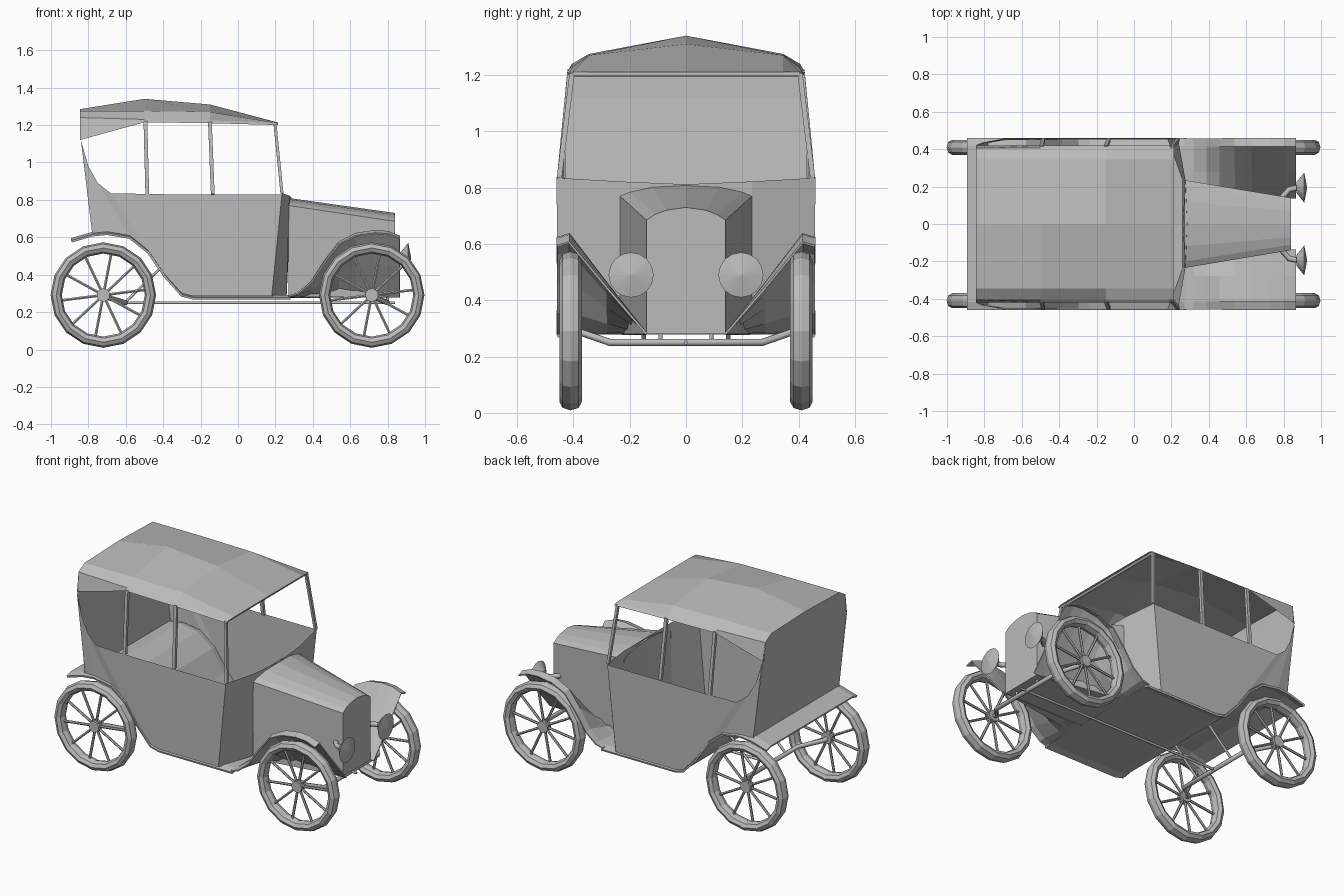
import bpy, bmesh
from math import cos, sin, pi
from mathutils import Matrix, Vector

cube = bpy.data.objects.get("Cube")
if cube:
    bpy.data.objects.remove(cube)

grey = bpy.data.materials.new("plain_grey")
grey.use_nodes = True
grey.diffuse_color = (0.5, 0.5, 0.5, 1)
grey.node_tree.nodes["Principled BSDF"].inputs["Base Color"].default_value = (0.5, 0.5, 0.5, 1)


def add_object(name, mesh):
    obj = bpy.data.objects.new(name, mesh)
    bpy.context.scene.collection.objects.link(obj)
    mesh.materials.clear()
    mesh.materials.append(grey)
    return obj


def finish(name, bm):
    mesh = bpy.data.meshes.new(name)
    bm.to_mesh(mesh)
    bm.free()
    return add_object(name, mesh)


def mirror_sides(obj):
    mod = obj.modifiers.new("both_sides", "MIRROR")
    mod.use_axis = (False, True, False)
    mod.use_clip = True
    return obj


def sheet(name, rows, thickness=0):
    """Skin a grid of points and mirror it to the other side of the car."""
    bm = bmesh.new()
    grid = [[bm.verts.new(p) for p in row] for row in rows]
    for a, b in zip(grid, grid[1:]):
        for i in range(len(a) - 1):
            bm.faces.new((a[i], a[i + 1], b[i + 1], b[i]))
    bmesh.ops.remove_doubles(bm, verts=bm.verts, dist=0.0005)
    bmesh.ops.recalc_face_normals(bm, faces=bm.faces)
    obj = mirror_sides(finish(name, bm))
    if thickness:
        mod = obj.modifiers.new("plate", "SOLIDIFY")
        mod.thickness = thickness
        mod.offset = 0
    return obj


def tube(name, points, radius):
    """Round bar along a path, turned into a mesh."""
    curve = bpy.data.curves.new(name + "_path", "CURVE")
    curve.dimensions = "3D"
    curve.bevel_depth = radius
    curve.bevel_resolution = 1
    curve.use_fill_caps = True
    spline = curve.splines.new("POLY")
    spline.points.add(len(points) - 1)
    for target, p in zip(spline.points, points):
        target.co = (*p, 1)
    helper = bpy.data.objects.new(name + "_path", curve)
    mesh = bpy.data.meshes.new_from_object(helper)
    bpy.data.objects.remove(helper)
    return add_object(name, mesh)


def both(points):
    """Complete a half path by its mirror image."""
    return points + [(x, -y, z) for x, y, z in reversed(points)]


# Floor and rear wings: one full-width sheet following the wing line
floor_line = [(-.89, .59), (-.78, .622), (-.7, .63), (-.58, .61), (-.48, .53),
              (-.39, .4), (-.3, .3), (-.24, .285), (.28, .285)]
sheet("floor_and_rear_wings",
      [[(x, y, z - drop) for x, z in floor_line]
       for y, drop in ((.458, .012), (.415, 0), (0, 0))], .012)

# Body sides with the rising rear quarter
side_bottom = floor_line[1:8] + [(.18, .285)]
side_top = [(-.84, 1.12), (-.8, .98), (-.75, .89), (-.68, .835)]
side_top += [(x, .83) for x in (-.39, -.3, -.24, .235)]


def half_width(x):
    return .46 - max(0, -.68 - x) * .19


sheet("body_sides", [[(x, half_width(x), z) for x, z in side_top],
                     [(x, half_width(x) - .008, z) for x, z in side_bottom]])

# Scuttle between body and bonnet
sheet("scuttle", [[(.235, .46, .835), (.18, .455, .285)],
                  [(.275, .235, .822), (.26, .235, .285)],
                  [(.285, 0, .812), (.26, 0, .285)]])

# Bonnet with the flat nose
rear_arch = [(0, .81), (.12, .803), (.2, .785), (.235, .77), (.235, .28), (0, .28)]
nose_arch = [(0, .73), (.07, .72), (.11, .705), (.14, .685), (.14, .28), (0, .28)]
sheet("bonnet", [[(.27, y, z) for y, z in rear_arch],
                 [(.84, y, z) for y, z in nose_arch]])
sheet("nose", [[(.84, y, z) for y, z in nose_arch],
               [(.84, 0, z) for y, z in nose_arch]])

# Front wings with a skirt sloping in to the chassis
wing_line = [(.27, .285), (.32, .3), (.39, .36), (.46, .47), (.54, .575),
             (.63, .62), (.73, .635), (.8, .63), (.865, .605)]
sheet("front_wings",
      [[(x, y, .28 + (z - .28) * rise) for x, z in wing_line]
       for y, rise in ((.458, .96), (.415, 1), (.28, .5), (.14, 0))], .008)

# Folding roof: centre, shoulder, edge and hem heights along the car
roof = [(-.845, 1.285, 1.275, 1.24, 1.12), (-.5, 1.34, 1.275, 1.23, 1.215),
        (-.15, 1.31, 1.27, 1.225, 1.21), (.215, 1.213, 1.212, 1.21, 1.2)]
roof_widths = (0, .345, .405, .42)
sheet("roof", [[(x, y, z) for y, z in zip(roof_widths, heights)]
               for x, *heights in roof])

# Back wall from the wing up to the roof
wall = [(-.845, .345, 1.275), (-.845, .405, 1.24), (-.84, .425, 1.12), (-.78, .435, .622)]
sheet("back_wall", [wall, [(x, 0, z if i else 1.285) for i, (x, y, z) in enumerate(wall)]])


# Roof posts and windscreen frame
def post(name, foot, head, width):
    sheet(name, [[(x - width, y, z), (x + width, y, z)]
                 for x, y, z in (foot, head)], .018)


post("rear_posts", (-.485, .45, .83), (-.495, .412, 1.22), .01)
post("middle_posts", (-.135, .45, .83), (-.15, .412, 1.215), .01)
post("windscreen_posts", (.235, .45, .835), (.198, .405, 1.205), .008)
tube("windscreen_top_bar", both([(.2, .405, 1.203)]), .009)


# Wheels: a round tyre, a hub and thin spokes
def wheel_mesh():
    bm = bmesh.new()
    ring = [bm.verts.new((.252 + .03 * cos(i * pi / 4), .04 * sin(i * pi / 4), 0))
            for i in range(8)]
    edges = [bm.edges.new((ring[i], ring[i - 1])) for i in range(8)]
    bmesh.ops.spin(bm, geom=ring + edges, cent=(0, 0, 0), axis=(0, 1, 0),
                   angle=2 * pi, steps=16, use_merge=True)
    bmesh.ops.remove_doubles(bm, verts=bm.verts, dist=0.0005)
    bmesh.ops.recalc_face_normals(bm, faces=bm.faces)
    sideways = Matrix.Rotation(pi / 2, 4, "X")
    bmesh.ops.create_cone(bm, cap_ends=True, segments=10, radius1=.036,
                          radius2=.036, depth=.04, matrix=sideways)
    for i in range(10):
        turn = Matrix.Rotation((i + .3) * pi / 5, 4, "Y")
        bmesh.ops.create_cone(bm, cap_ends=True, segments=6, radius1=.008,
                              radius2=.008, depth=.21,
                              matrix=turn @ Matrix.Translation((0, 0, .125)))
    mesh = bpy.data.meshes.new("wheel")
    bm.to_mesh(mesh)
    bm.free()
    return mesh


wheel = wheel_mesh()
for end, x in (("front", .715), ("rear", -.72)):
    for side, y in (("left", .41), ("right", -.41)):
        add_object(f"{end}_{side}_wheel", wheel).location = (x, y, .291)

# Bowed axles, centre rod and struts
for end, hub, bow in (("front", .715, .8), ("rear", -.72, -.6)):
    tube(end + "_axle", both([(hub, .42, .29), (hub, .37, .285), (bow, .27, .25)]), .014)
tube("centre_rod", [(-.6, 0, .25), (.84, 0, .25)], .008)
mirror_sides(tube("rear_struts", [(-.6, .15, .255), (-.41, .15, .44)], .008))
mirror_sides(tube("front_struts", [(.8, .09, .25), (.8, .09, .285)], .008))

# Headlamps on bent brackets
bm = bmesh.new()
forward = Matrix.Rotation(pi / 2, 4, "Y")
for x, back, front, depth in ((.89, .03, .08, .04), (.918, .08, 0, .016)):
    bmesh.ops.create_cone(bm, cap_ends=True, segments=16, radius1=back, radius2=front,
                          depth=depth, matrix=Matrix.Translation((x, .195, .49)) @ forward)
mirror_sides(finish("headlamps", bm))
mirror_sides(tube("lamp_brackets", [(.79, .14, .49), (.83, .185, .49), (.88, .195, .49)], .015))
